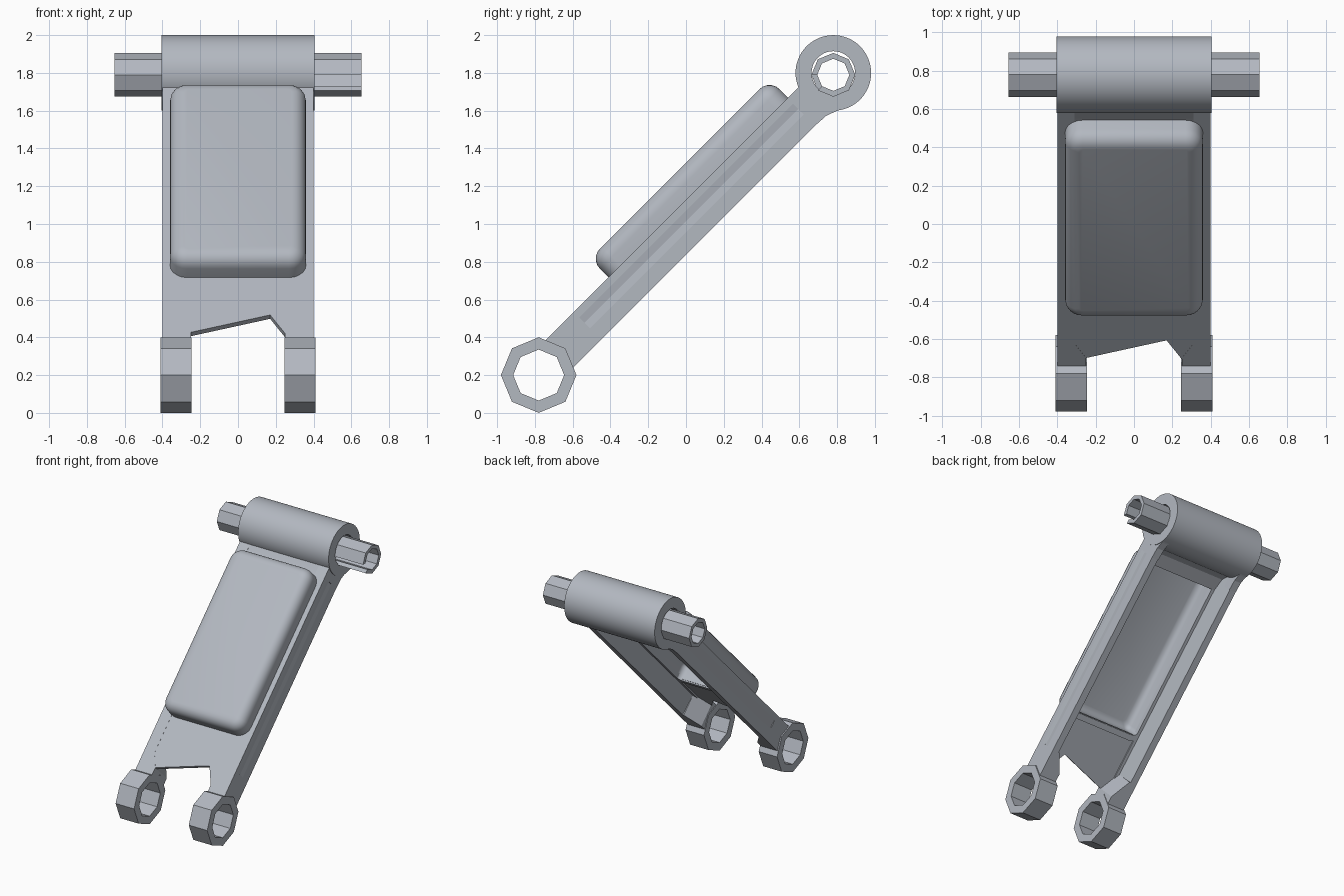
import bpy, bmesh
from math import pi, sin, cos
from mathutils import Matrix

if "Cube" in bpy.data.objects:
    bpy.data.objects.remove(bpy.data.objects["Cube"])

# Everything is drawn in arm space (x across, u along the arm, v out of its face),
# then tilted by 45 degrees.
TILT = Matrix.Translation((0, 0, 1)) @ Matrix.Rotation(pi / 4, 4, 'X')

STEEL = bpy.data.materials.new("blue_grey_metal")
STEEL.diffuse_color = (.45, .48, .53, 1)
STEEL.use_nodes = True
STEEL.node_tree.nodes["Principled BSDF"].inputs["Base Color"].default_value = STEEL.diffuse_color


def finish(name, bm, smooth=0):
    bmesh.ops.recalc_face_normals(bm, faces=bm.faces[:])
    bm.transform(TILT)
    mesh = bpy.data.meshes.new(name)
    bm.to_mesh(mesh)
    bm.free()
    mesh.materials.append(STEEL)
    ob = bpy.data.objects.new(name, mesh)
    bpy.context.collection.objects.link(ob)
    if smooth:
        bpy.ops.object.select_all(action='DESELECT')
        ob.select_set(True)
        bpy.context.view_layer.objects.active = ob
        bpy.ops.object.shade_smooth_by_angle(angle=smooth)
    return ob


def prism(name, pts, axis, lo, hi, smooth=0):
    """Extrude a 2D profile along x, u or v."""
    place = {'x': lambda p, t: (t, p[0], p[1]),
             'u': lambda p, t: (p[0], t, p[1]),
             'v': lambda p, t: (p[0], p[1], t)}[axis]
    bm = bmesh.new()
    a = [bm.verts.new(place(p, lo)) for p in pts]
    b = [bm.verts.new(place(p, hi)) for p in pts]
    bm.faces.new(a)
    bm.faces.new(b[::-1])
    for i in range(len(pts)):
        j = (i + 1) % len(pts)
        bm.faces.new((a[i], b[i], b[j], a[j]))
    return finish(name, bm, smooth)


def tube(name, u, v, outer, inner, lo, hi, n, smooth=0, skip=()):
    """Hollow cylinder along x; skipped sectors are left open."""
    bm = bmesh.new()
    loop = [(outer, lo), (outer, hi), (inner, hi), (inner, lo)]
    rows = [[bm.verts.new((x, u + r * cos(2 * pi * i / n), v + r * sin(2 * pi * i / n)))
             for r, x in loop] for i in range(n)]
    for i in range(n):
        if i in skip:
            continue
        a, b = rows[i], rows[(i + 1) % n]
        for k in range(4):
            m = (k + 1) % 4
            bm.faces.new((a[k], a[m], b[m], b[k]))
    if skip:
        bmesh.ops.holes_fill(bm, edges=[e for e in bm.edges if e.is_boundary], sides=4)
    return finish(name, bm, smooth)


def rounded_rect(inset, v, hx=.36, u0=-.49, u1=.855, r=.09, seg=5):
    r = max(r - inset, .025)
    x, lo, hi = hx - inset - r, u0 + inset + r, u1 - inset - r
    pts = []
    for c, (cx, cu) in enumerate([(x, hi), (-x, hi), (-x, lo), (x, lo)]):
        for k in range(seg + 1):
            a = pi / 2 * (c + k / seg)
            pts.append((cx + r * cos(a), cu + r * sin(a), v))
    return pts


# Upper hinge barrel and hollow pins
tube("hinge_barrel", 1.117, .014, .2, .115, -.405, .405, 64, .6)
tube("pin_left", 1.11, .007, .116, .085, -.655, -.32, 8)
tube("pin_right", 1.11, .007, .116, .085, .32, .655, 8, skip=(3,))

# Raised hollow cover: outer skin, then inner skin, joined by a rim
bm = bmesh.new()
layers = [(0, .05)]
layers += [(.075 * (1 - cos(a)), .155 + .075 * sin(a)) for a in [pi / 10 * k for k in range(6)]]
inside = [(.045, .05)] + [(.045 + .05 * (1 - cos(a)), .15 + .05 * sin(a))
                          for a in [pi / 6 * k for k in range(4)]]
rows = [[bm.verts.new(p) for p in rounded_rect(*l)] for l in inside[::-1] + layers]
for a, b in zip(rows, rows[1:]):
    for i in range(len(a)):
        j = (i + 1) % len(a)
        bm.faces.new((a[i], a[j], b[j], b[i]))
bm.faces.new(rows[0])
bm.faces.new(rows[-1])
finish("raised_cover", bm, .6)

# Lower apron between the legs, with its uneven edge
prism("lower_apron", [(-.36, -.44), (.36, -.44), (.36, -.85), (.25, -.91),
                      (.17, -.77), (-.25, -.9), (-.36, -.9)], 'v', .06, .089)

# Upper web with a curved underside sweeping into the barrel
prism("upper_web", [(.78, .089), (.93, .089), (.975, .105), (1.01, .14), (1.04, .195),
                    (.985, .09), (.985, -.06), (1.04, -.165), (.985, -.1), (.935, -.03),
                    (.88, .025), (.78, .05)], 'x', -.35, .35, .5)

for s, side in ((1, "right"), (-1, "left")):
    # Side rail with a shallow dent outside and a turned-in flange
    rail = [(.4, -.115), (.4, -.03), (.394, .01), (.4, .05), (.4, .09),
            (.31, .09), (.31, .05), (.335, .05), (.345, -.115)]
    prism("rail_" + side, [(s * x, v) for x, v in rail], 'u', -.9, .93)

    # Flared rail end at the barrel
    x0, x1 = sorted((s * .34, s * .4))
    prism("rail_end_" + side, [(.85, -.115), (.93, -.12), (.985, -.14), (1.04, -.165),
                               (.985, -.06), (.985, .09), (1.04, .195), (1.01, .14),
                               (.975, .105), (.93, .09), (.85, .09)], 'x', x0, x1)

    # Thick leg and eight-sided lower eye
    leg = [(.4, -.965), (.4, -.75), (.335, -.75), (.25, -.9), (.25, -.965)]
    prism("leg_" + side, [(s * x, u) for x, u in leg], 'v', -.115, .09)
    x0, x1 = sorted((s * .245, s * .41))
    tube("lower_eye_" + side, -1.117, -.014, .2, .135, x0, x1, 8)
